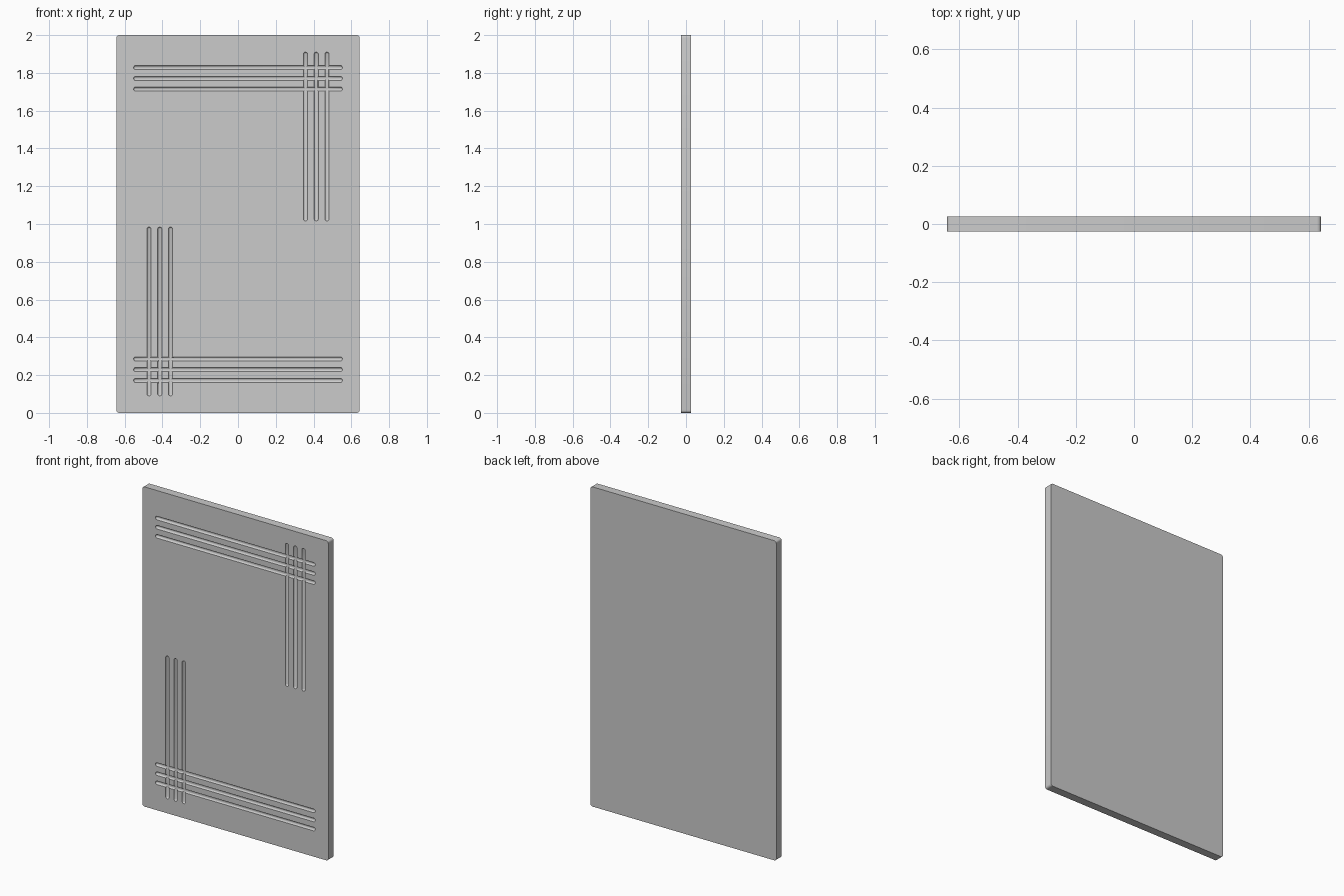
import bpy, bmesh, math
from mathutils import Matrix

if "Cube" in bpy.data.objects:
    bpy.data.objects.remove(bpy.data.objects["Cube"])

W, D, H = 0.643, 0.026, 2.0      # half width, half depth, height
R = 0.0115                       # groove radius

# Flat panel with four small rounded corners
bm = bmesh.new()
bmesh.ops.create_cube(bm, size=1)
bmesh.ops.scale(bm, vec=(2 * W, 2 * D, H), verts=bm.verts)
bmesh.ops.translate(bm, vec=(0, 0, H / 2), verts=bm.verts)
corners = [e for e in bm.edges if abs(e.verts[0].co.y - e.verts[1].co.y) > D]
bmesh.ops.bevel(bm, geom=corners, offset=0.014, segments=4, profile=0.5, affect='EDGES')
mesh = bpy.data.meshes.new("door_panel")
bm.to_mesh(mesh)
bm.free()
panel = bpy.data.objects.new("door_panel", mesh)
bpy.context.collection.objects.link(panel)
bpy.context.view_layer.objects.active = panel
panel.select_set(True)


def groove(x, z, half, horizontal):
    """Carve one round-ended channel into the front face."""
    b = bmesh.new()
    bmesh.ops.create_uvsphere(b, u_segments=16, v_segments=9, radius=R)
    for v in b.verts:
        v.co.z += math.copysign(half - R, v.co.z)
    if horizontal:
        b.transform(Matrix.Rotation(math.pi / 2, 4, 'Y'))
    b.transform(Matrix.Translation((x, -D - 0.0007, z)))
    m = bpy.data.meshes.new("groove_cutter")
    b.to_mesh(m)
    b.free()
    cutter = bpy.data.objects.new("groove_cutter", m)
    cutter.hide_render = True
    bpy.context.collection.objects.link(cutter)
    mod = panel.modifiers.new("groove", 'BOOLEAN')
    mod.operation = 'DIFFERENCE'
    mod.solver = 'EXACT'
    mod.object = cutter
    bpy.ops.object.modifier_apply(modifier=mod.name)
    bpy.data.objects.remove(cutter)


# Crossed groups of three grooves, repeated with half-turn symmetry
for s in (1, -1):
    for i in (-1, 0, 1):
        groove(0, 1 + s * (0.771 + 0.057 * i), 0.553, True)
        groove(s * (0.414 + 0.057 * i), 1 + s * 0.463, 0.447, False)

bpy.ops.object.shade_smooth_by_angle(angle=math.radians(30))
